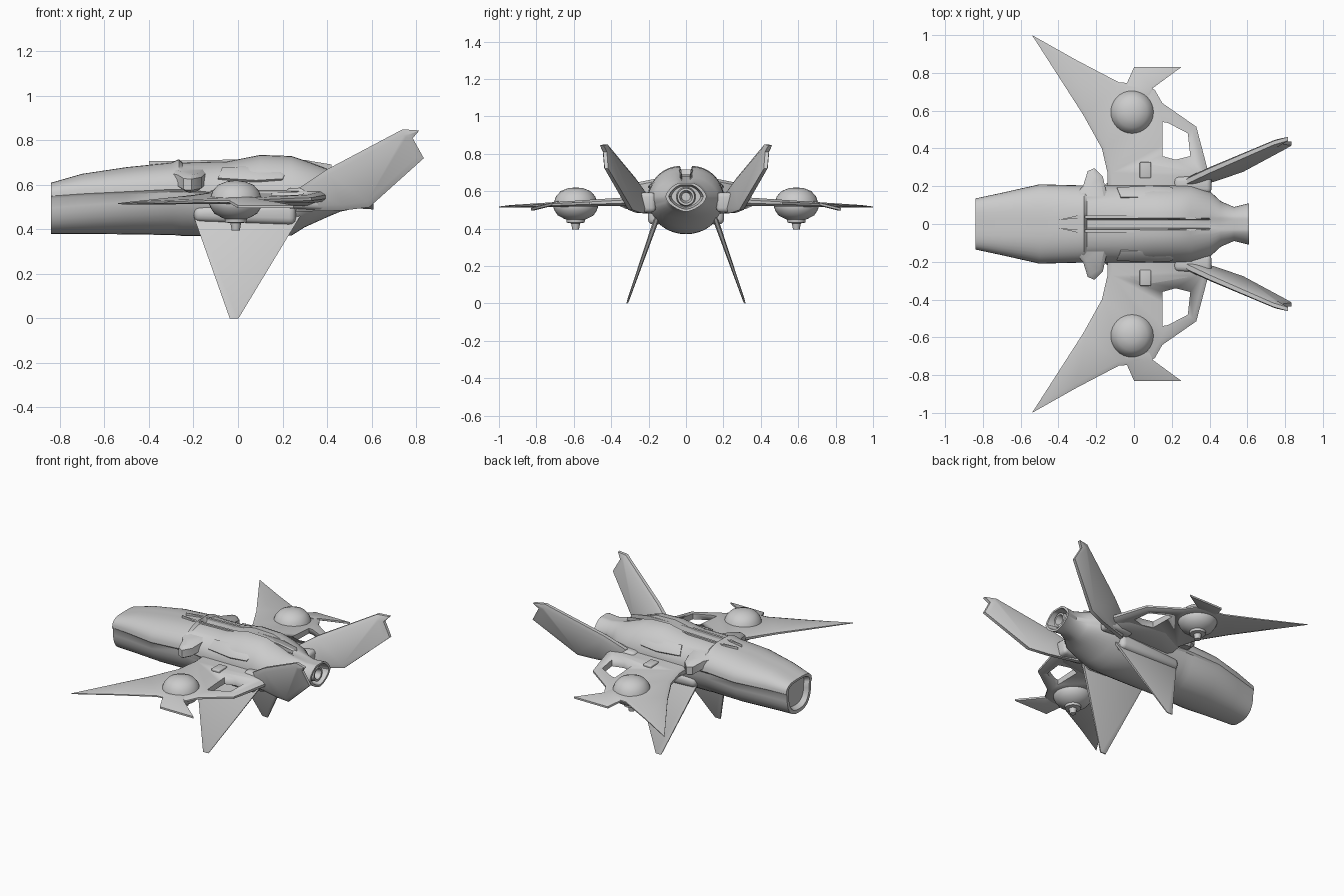
import bpy, bmesh, math
from mathutils import Vector, Matrix

cube = bpy.data.objects.get("Cube")
if cube:
    bpy.data.objects.remove(cube, do_unlink=True)

hull_grey = bpy.data.materials.new("hull_grey")
hull_grey.use_nodes = True
hull_grey.diffuse_color = (0.6, 0.6, 0.6, 1)
hull_grey.node_tree.nodes["Principled BSDF"].inputs["Base Color"].default_value = (0.6, 0.6, 0.6, 1)


def finish(name, bm, mirror=False, angle=35):
    bmesh.ops.recalc_face_normals(bm, faces=bm.faces[:])
    mesh = bpy.data.meshes.new(name)
    bm.to_mesh(mesh)
    bm.free()
    mesh.materials.append(hull_grey)
    ob = bpy.data.objects.new(name, mesh)
    bpy.context.collection.objects.link(ob)
    bpy.ops.object.select_all(action="DESELECT")
    ob.select_set(True)
    bpy.context.view_layer.objects.active = ob
    bpy.ops.object.shade_smooth_by_angle(angle=math.radians(angle))
    if mirror:
        mod = ob.modifiers.new("mirror", "MIRROR")
        mod.use_axis = (False, True, False)
    return ob


def plate(name, outline, half, inset, rise, place, mirror=True):
    """Flat outline thickened on both sides with a bevelled rim, then placed in space."""
    bm = bmesh.new()
    low = [bm.verts.new((u, v, -half)) for u, v in outline]
    high = [bm.verts.new((u, v, half)) for u, v in outline]
    caps = [bm.faces.new(low), bm.faces.new(high)]
    n = len(outline)
    for i in range(n):
        j = (i + 1) % n
        bm.faces.new((low[i], low[j], high[j], high[i]))
    bmesh.ops.recalc_face_normals(bm, faces=bm.faces[:])
    for cap in caps:
        if inset:
            bmesh.ops.inset_region(bm, faces=[cap], thickness=inset, depth=rise, use_even_offset=True)
    bmesh.ops.triangulate(bm, faces=[f for f in bm.faces if len(f.verts) > 4])
    for v in bm.verts:
        v.co = Vector(place(*v.co))
    return finish(name, bm, mirror)


def lathe(name, profile, centre, axis_x=False, mirror=False, steps=32):
    bm = bmesh.new()
    verts = [bm.verts.new((r, 0, z)) for r, z in profile]
    edges = [bm.edges.new(p) for p in zip(verts, verts[1:])]
    bmesh.ops.spin(bm, geom=verts + edges, cent=(0, 0, 0), axis=(0, 0, 1),
                   angle=math.tau, steps=steps, use_duplicate=False)
    bmesh.ops.remove_doubles(bm, verts=bm.verts[:], dist=0.0005)
    if axis_x:
        bm.transform(Matrix.Rotation(math.pi / 2, 4, "Y"))
    bm.transform(Matrix.Translation(centre))
    return finish(name, bm, mirror)


def block(name, centre, size, bevel, roll=0, taper=1.0):
    bm = bmesh.new()
    bmesh.ops.create_cube(bm, size=1)
    for v in bm.verts:
        if v.co.x < 0:
            v.co.y *= taper
            v.co.z *= taper
    bm.transform(Matrix.Translation(centre) @ Matrix.Rotation(roll, 4, "X") @ Matrix.Diagonal((*size, 1)))
    bmesh.ops.bevel(bm, geom=bm.edges[:], offset=bevel, segments=3, profile=0.5, affect="EDGES")
    return finish(name, bm, True)


# Fuselage: x, half width, top, bottom, chine height, top groove depth, roundness
stations = [
    (-.84, .135, .61, .38, .55, 0, 2.6), (-.70, .165, .65, .38, .56, 0, 2.4),
    (-.50, .21, .68, .378, .57, 0, 2.2), (-.30, .205, .70, .375, .58, 0, 2.1),
    (-.265, .205, .716, .373, .58, 0, 2), (-.25, .205, .70, .37, .58, .02, 2),
    (-.05, .205, .705, .37, .56, .03, 2), (.10, .205, .735, .37, .55, .045, 2),
    (.24, .205, .73, .372, .55, .045, 2), (.30, .205, .71, .41, .55, .03, 2),
    (.40, .175, .672, .455, .55, .01, 2), (.46, .12, .655, .48, .56, 0, 1.8),
    (.53, .09, .64, .495, .57, 0, 1.6), (.61, .11, .645, .49, .57, 0, 1.5),
]


def half_ring(w, top, bottom, chine, groove, power):
    pts = [(0, top - groove), (.022, top - groove), (.032, top)]
    e = 2 / power
    for i in range(1, 10):
        a = i / 9 * math.pi / 2
        pts.append((.032 + (w - .032) * math.sin(a) ** e, chine + (top - chine) * max(0, math.cos(a)) ** e))
    side, under = w * .95, chine - .012
    for i in range(10):
        a = i / 9 * math.pi / 2
        pts.append((side * max(0, math.cos(a)) ** e, under + (bottom - under) * math.sin(a) ** e))
    return pts


bm = bmesh.new()
rings = []
for x, *shape in stations:
    half = half_ring(*shape)
    half[-1] = (0, half[-1][1])
    full = half + [(-y, z) for y, z in half[-2:0:-1]]
    rings.append([bm.verts.new((x, y, z)) for y, z in full])
for a, b in zip(rings, rings[1:]):
    for i in range(len(a)):
        j = (i + 1) % len(a)
        bm.faces.new((a[i], a[j], b[j], b[i]))
# Recessed nose opening and tail exhaust
for ring, depth in ((rings[0], .03), (rings[-1], -.06)):
    x = ring[0].co.x
    mid = Vector((x, 0, sum(v.co.z for v in ring) / len(ring)))
    prev = ring
    for scale, shift in ((.84, 0), (.72, depth)):
        new = [bm.verts.new(mid.lerp(v.co, scale) + Vector((shift, 0, 0))) for v in ring]
        for i in range(len(ring)):
            j = (i + 1) % len(ring)
            bm.faces.new((prev[i], prev[j], new[j], new[i]))
        prev = new
    bm.faces.new(prev)
finish("fuselage", bm)

# Round nozzle in the tail
lathe("tail_nozzle", [(0, -.06), (.022, -.05), (.034, 0), (.046, 0), (.055, -.07)], (.595, 0, .57), axis_x=True)

# Swept wings with a window near the trailing edge
wing_outline = [(-.14, .1), (-.14, .27), (-.17, .4), (-.27, .58), (-.54, 1), (-.3, .865), (-.08, .75),
                (.05, .74), (.11, .71), (.15, .64), (.33, .515), (.4, .25), (.4, .1)]
wings = plate("wings", wing_outline, .007, .022, .012,
              lambda x, y, w: (x, y, .558 - .042 * y + w * (1.6 - 1.3 * y)))
hole_outline = [(.15, .36), (.15, .54), (.18, .535), (.285, .48), (.298, .36), (.22, .34)]
cutter = plate("wing_window_cutter", hole_outline, .1, 0, 0,
               lambda x, y, w: (x, y, .54 + w), mirror=False)
cutter.hide_render = True
cutter.hide_viewport = True
cut = wings.modifiers.new("window", "BOOLEAN")
cut.operation = "DIFFERENCE"
cut.object = cutter
wings.modifiers.move(1, 0)

# Thick wing roots
plate("wing_roots", [(-.16, .1), (-.13, .27), (.05, .36), (.3, .32), (.4, .22), (.4, .1)], .012, .04, .02,
      lambda x, y, w: (x, y, .545 - .04 * (y - .1) + w))

# Outboard winglets
plate("winglets", [(-.06, .7), (-.04, .74), (0, .83), (.25, .83), (.1, .72), (.08, .68)], .006, .012, .004,
      lambda x, y, w: (x, y, .535 - .25 * (y - .7) + w))

# Domed lift pods with stepped nozzles below
lathe("lift_pods", [(0, .62), (.04, .616), (.08, .6), (.105, .572), (.116, .54), (.12, .515), (.112, .495),
                    (.095, .47), (.06, .452), (.05, .448), (.048, .432), (.024, .428), (.018, .395), (0, .395)],
      (-.01, .59, 0), mirror=True)

# Downward stabiliser fins
plate("lower_fins", [(-.2, .46), (.28, .46), (.002, 0), (-.037, 0)], .006, .014, .005,
      lambda x, z, w: (x, .315 - .35 * z + w * (.5 + 2 * z), z))
block("lower_fin_roots", (.03, .165, .47), (.46, .08, .1), .03, taper=.7)

# Raked tail fins with a raised core
tail_outline = [(.26, .48), (.47, .485), (.59, .50), (.835, .72), (.785, .81), (.815, .845), (.74, .85),
                (.4, .67), (.28, .59)]
plate("tail_fins", tail_outline, .009, .025, .009,
      lambda x, z, w: (x, .21 + .3 * (x - .3) + .25 * (z - .5) + w * (1.5 - .8 * (x - .3)), z))
block("tail_fin_roots", (.31, .21, .54), (.2, .1, .11), .025, taper=.8)

# Shoulder intakes, upper side panels and wing hatches
plate("shoulder_intakes", [(-.36, .1), (-.27, .2), (-.245, .28), (-.21, .295), (-.165, .25), (-.13, .1)],
      .025, .018, .014, lambda x, y, w: (x, y, .64 - .2 * (y - .1) + w))
plate("side_panels", [(-.09, -.03), (-.07, .04), (.08, .045), (.18, .03), (.21, -.01), (.2, -.035), (.08, -.045)],
      .006, .006, .003, lambda x, t, w: (x, .168 - .7 * t + .7 * w, .648 + .7 * t + .7 * w))
block("wing_hatches", (.06, .285, .572), (.06, .085, .02), .006)
# Twin dorsal rails
plate("dorsal_rails", [(-.4, .022), (-.3, .045), (0, .045), (.3, .036), (.42, .024), (.3, .024), (0, .03), (-.28, .03)],
      .012, 0, 0, lambda x, y, w: (x, y, .696 + .025 * math.exp(-((x - .16) / .14) ** 2) + w - .1 * max(0, x - .25)))
